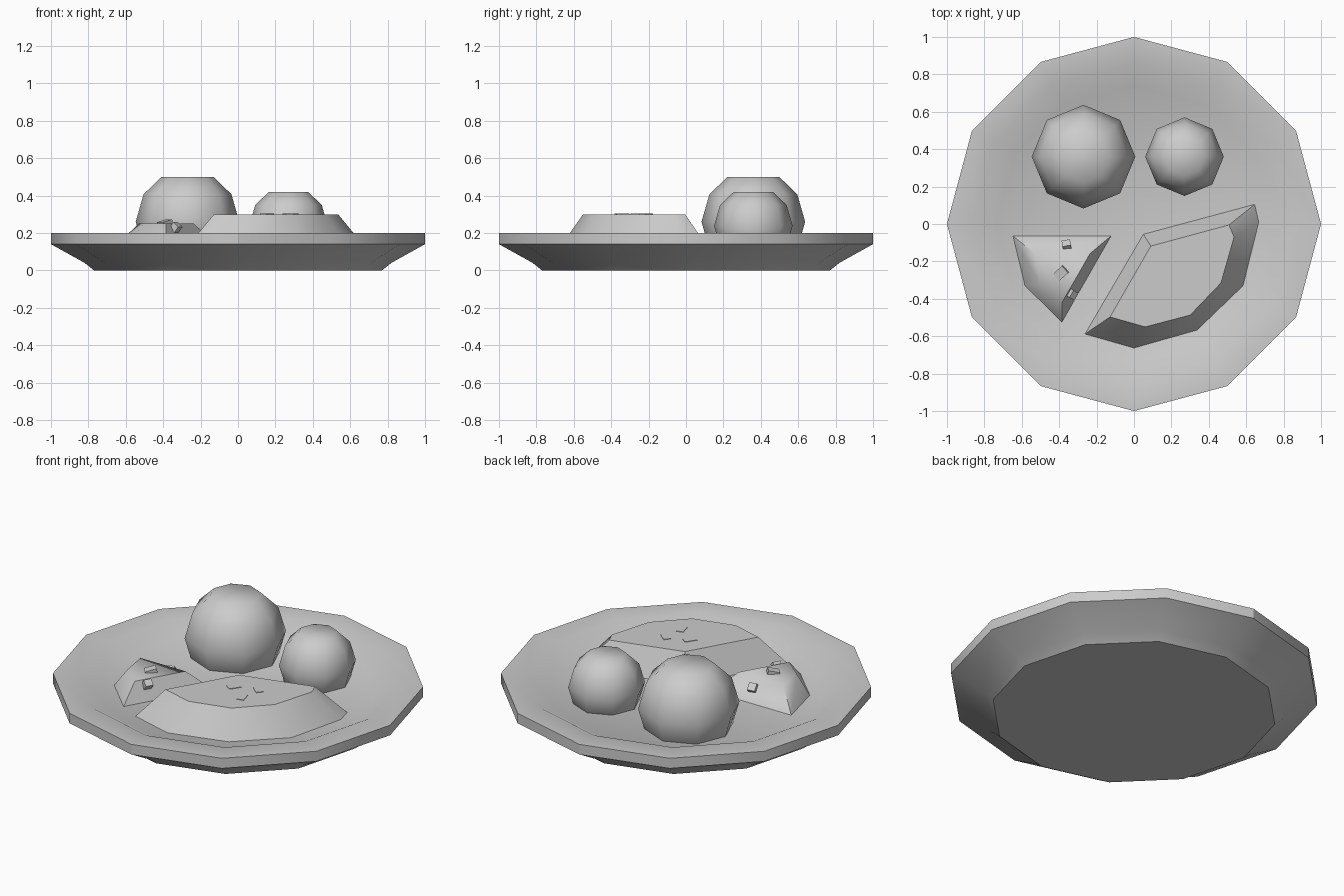
import bpy, math
from mathutils import Euler

if "Cube" in bpy.data.objects:
    bpy.data.objects.remove(bpy.data.objects["Cube"])


def build(name, verts, faces, smooth=None):
    me = bpy.data.meshes.new(name)
    me.from_pydata(verts, [], faces)
    ob = bpy.data.objects.new(name, me)
    bpy.context.collection.objects.link(ob)
    if smooth:
        bpy.ops.object.select_all(action='DESELECT')
        ob.select_set(True)
        bpy.context.view_layer.objects.active = ob
        bpy.ops.object.shade_smooth_by_angle(angle=math.radians(smooth))
    return ob


def loft(name, rings, smooth=None):
    """Skin a stack of equal-length counter-clockwise rings, capped at both ends."""
    n = len(rings[0])
    verts = [p for r in rings for p in r]
    faces = [list(range(n))[::-1], [(len(rings) - 1) * n + i for i in range(n)]]
    for k in range(len(rings) - 1):
        for i in range(n):
            j = (i + 1) % n
            faces.append([k * n + i, k * n + j, (k + 1) * n + j, (k + 1) * n + i])
    return build(name, verts, faces, smooth)


def ring(n, r, z, x=0, y=0):
    return [(x + r * math.cos(2 * math.pi * i / n),
             y + r * math.sin(2 * math.pi * i / n), z) for i in range(n)]


def at_z(points, z):
    return [(x, y, z) for x, y in points]


def flake(name, loc, size, rot):
    bpy.ops.mesh.primitive_cube_add(size=1, location=loc,
                                    rotation=Euler([math.radians(a) for a in rot]))
    ob = bpy.context.object
    ob.name = name
    ob.scale = size


# Twelve-sided plate with a sunken dish
profile = [(0.77, 0), (0.82, 0.04), (1, 0.14), (1, 0.2), (0.86, 0.2), (0.74, 0.14)]
loft("plate", [ring(12, r, z) for r, z in profile], 30)

# Two flat-topped balls
for name, x, y, r, z in (("large_ball", -0.27, 0.36, 0.277, 0.26),
                         ("small_ball", 0.27, 0.36, 0.21, 0.238)):
    lats = [math.radians(a) for a in (-60, -32, 0, 32, 60)]
    loft(name, [ring(8, r * math.cos(a), z + r * math.sin(a), x, y) for a in lats], 60)

# Bevelled slab
slab_base = [(0.05, -0.055), (-0.262, -0.588), (0, -0.663), (0.337, -0.567),
             (0.583, -0.33), (0.667, 0.01), (0.645, 0.105)]
slab_top = [(0.09, -0.118), (-0.128, -0.497), (0.06, -0.55), (0.3, -0.487),
            (0.465, -0.315), (0.535, -0.07), (0.508, -0.005)]
loft("slab", [at_z(slab_base, 0.14), at_z(slab_top, 0.3)], 30)

# Low side heap
heap_base = [(-0.647, -0.064), (-0.583, -0.33), (-0.385, -0.524), (-0.123, -0.064)]
heap_top = [(-0.53, -0.158), (-0.503, -0.32), (-0.385, -0.42), (-0.235, -0.158)]
loft("side_heap", [at_z(heap_base, 0.14), at_z(heap_top, 0.25)], 60)

# Flakes on the slab
for i, (x, y, a) in enumerate([(0.155, -0.257, 56), (0.283, -0.214, -40), (0.267, -0.342, -75)]):
    flake(f"slab_flake_{i + 1}", (x, y, 0.295), (0.07, 0.042, 0.016), (0, 0, a))

# Flakes on the heap
flake("heap_flake_top", (-0.39, -0.262, 0.253), (0.065, 0.05, 0.025), (0, -14, 42))
flake("heap_flake_back", (-0.36, -0.115, 0.205), (0.045, 0.045, 0.04), (-45, 0, 10))
flake("heap_flake_side", (-0.332, -0.375, 0.23), (0.04, 0.045, 0.04), (0, 40, -30))
